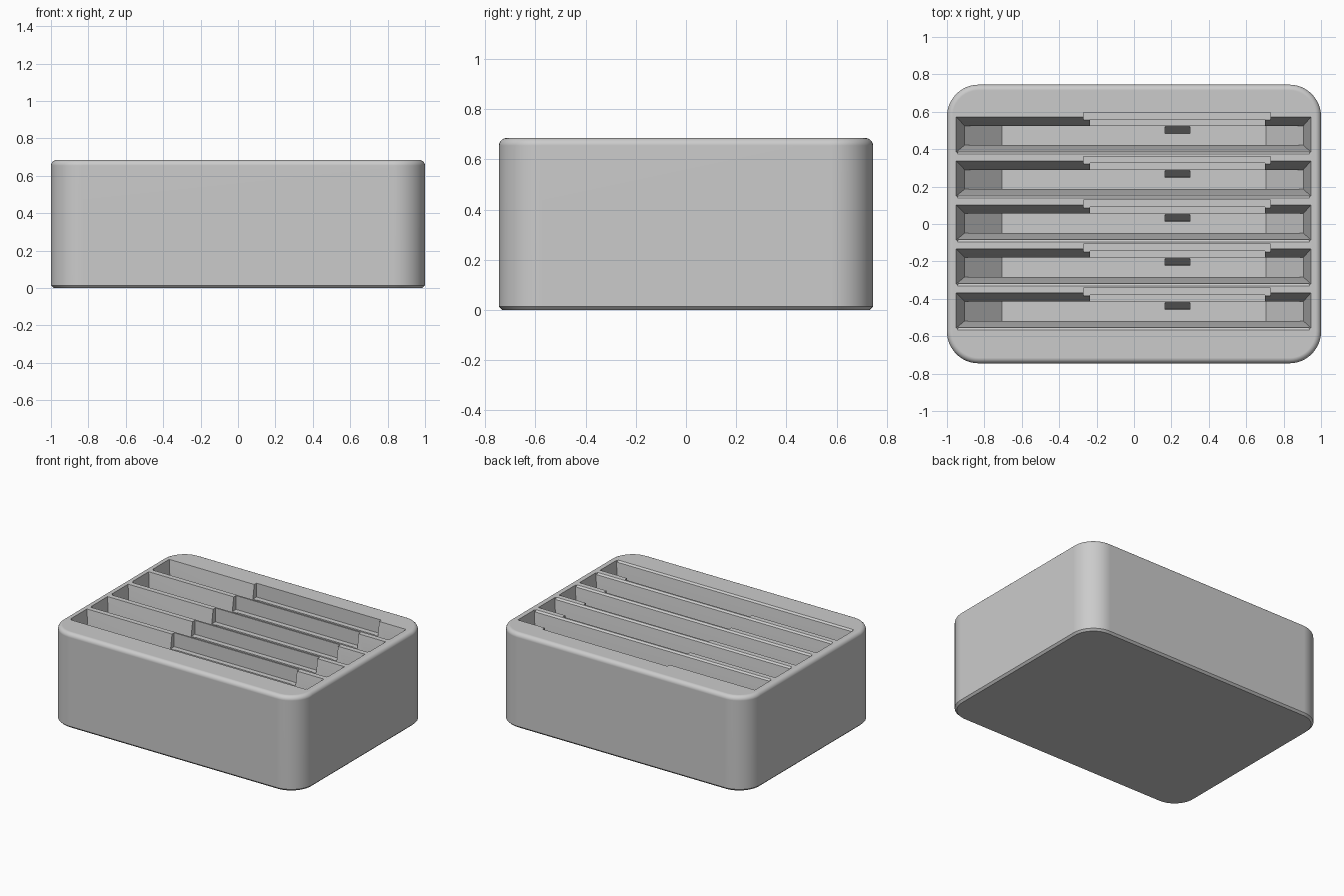
import bpy, bmesh
from math import sin, cos, pi

cube = bpy.data.objects.get("Cube")
if cube:
    bpy.data.objects.remove(cube)

W, D, H = 1.0, 0.745, 0.685      # half width, half depth, height
CORNER, FILLET, CHAMFER = 0.17, 0.03, 0.014
SLOTS, PITCH = 5, 0.235

grey = bpy.data.materials.new("light grey plastic")
grey.use_nodes = True
grey.diffuse_color = (0.6, 0.6, 0.6, 1)
grey.node_tree.nodes["Principled BSDF"].inputs["Base Color"].default_value = (0.6, 0.6, 0.6, 1)


def add_object(name, bm):
    bmesh.ops.recalc_face_normals(bm, faces=bm.faces)
    mesh = bpy.data.meshes.new(name)
    bm.to_mesh(mesh)
    bm.free()
    mesh.materials.append(grey)
    obj = bpy.data.objects.new(name, mesh)
    bpy.context.collection.objects.link(obj)
    return obj


def rounded_ring(bm, inset, z, steps=12):
    """Rounded rectangle of vertices at height z."""
    r = CORNER - inset
    ring = []
    for q, (sx, sy) in enumerate(((1, 1), (-1, 1), (-1, -1), (1, -1))):
        for k in range(steps + 1):
            a = (q + k / steps) * pi / 2
            ring.append(bm.verts.new((sx * (W - CORNER) + r * cos(a),
                                      sy * (D - CORNER) + r * sin(a), z)))
    return ring


def rect(x0, x1, y0, y1, z):
    return [(x, y, z) for x in (x0, x1) for y in (y0, y1)]


def slot_cutter(name, points):
    """One convex solid, repeated for every slot."""
    bm = bmesh.new()
    for i in range(SLOTS):
        verts = [bm.verts.new((x, y - i * PITCH, z)) for x, y, z in points]
        bmesh.ops.convex_hull(bm, input=verts)
    bmesh.ops.dissolve_limit(bm, angle_limit=0.01, verts=bm.verts, edges=bm.edges)
    obj = add_object(name, bm)
    obj.hide_render = True
    return obj


# Body: stacked rounded outlines with a bottom chamfer and a top fillet
bm = bmesh.new()
rows = [(CHAMFER, 0), (0, CHAMFER)]
for k in range(6):
    a = k / 5 * pi / 2
    rows.append((FILLET * (1 - cos(a)), H - FILLET + FILLET * sin(a)))
rings = [rounded_ring(bm, inset, z) for inset, z in rows]
for low, high in zip(rings, rings[1:]):
    n = len(low)
    for k in range(n):
        bm.faces.new((low[k], low[(k + 1) % n], high[(k + 1) % n], high[k]))
bm.faces.new(rings[0])
bm.faces.new(rings[-1])
body = add_object("slotted_body", bm)

MID, FLOOR = 0.40, 0.20          # end of the tapered mouth, slot floor
cutters = [
    # tapered mouth
    slot_cutter("slot_mouth", rect(-0.952, 0.947, 0.383, 0.573, H + 0.01)
                + rect(-0.905, 0.905, 0.422, 0.525, MID)),
    # straight lower slot with ramped ends
    slot_cutter("slot_well", rect(-0.905, 0.905, 0.422, 0.525, MID + 0.02)
                + rect(-0.905, 0.905, 0.422, 0.525, MID)
                + rect(-0.705, 0.705, 0.422, 0.525, FLOOR)),
    # softened front lip
    slot_cutter("slot_lip", rect(-0.945, 0.94, 0.368, 0.45, H + 0.005)
                + rect(-0.94, 0.935, 0.39, 0.45, H - 0.015)),
    # shelf recess in the back wall
    slot_cutter("shelf_recess", rect(-0.27, 0.73, 0.505, 0.597, H + 0.02)
                + rect(-0.27, 0.73, 0.505, 0.597, H - 0.10)),
    # deeper pocket inside the shelf
    slot_cutter("pocket", rect(-0.235, 0.70, 0.50, 0.56, H)
                + rect(-0.235, 0.70, 0.50, 0.56, FLOOR + 0.03)),
    # connector hole with a steep back wall
    slot_cutter("connector_hole", rect(0.165, 0.30, 0.483, 0.52, FLOOR + 0.05)
                + rect(0.165, 0.30, 0.483, 0.52, FLOOR - 0.002)
                + rect(0.165, 0.30, 0.483, 0.485, 0.06)),
]

bpy.ops.object.select_all(action='DESELECT')
bpy.context.view_layer.objects.active = body
body.select_set(True)
for cutter in cutters:
    mod = body.modifiers.new(cutter.name, 'BOOLEAN')
    mod.operation = 'DIFFERENCE'
    mod.solver = 'EXACT'
    mod.object = cutter
    bpy.ops.object.modifier_apply(modifier=mod.name)
    bpy.data.objects.remove(cutter)

# Smooth fillets, crisp slot edges
bpy.ops.object.shade_smooth_by_angle(angle=0.5)
weighted = body.modifiers.new("weighted_normals", 'WEIGHTED_NORMAL')
weighted.keep_sharp = True
